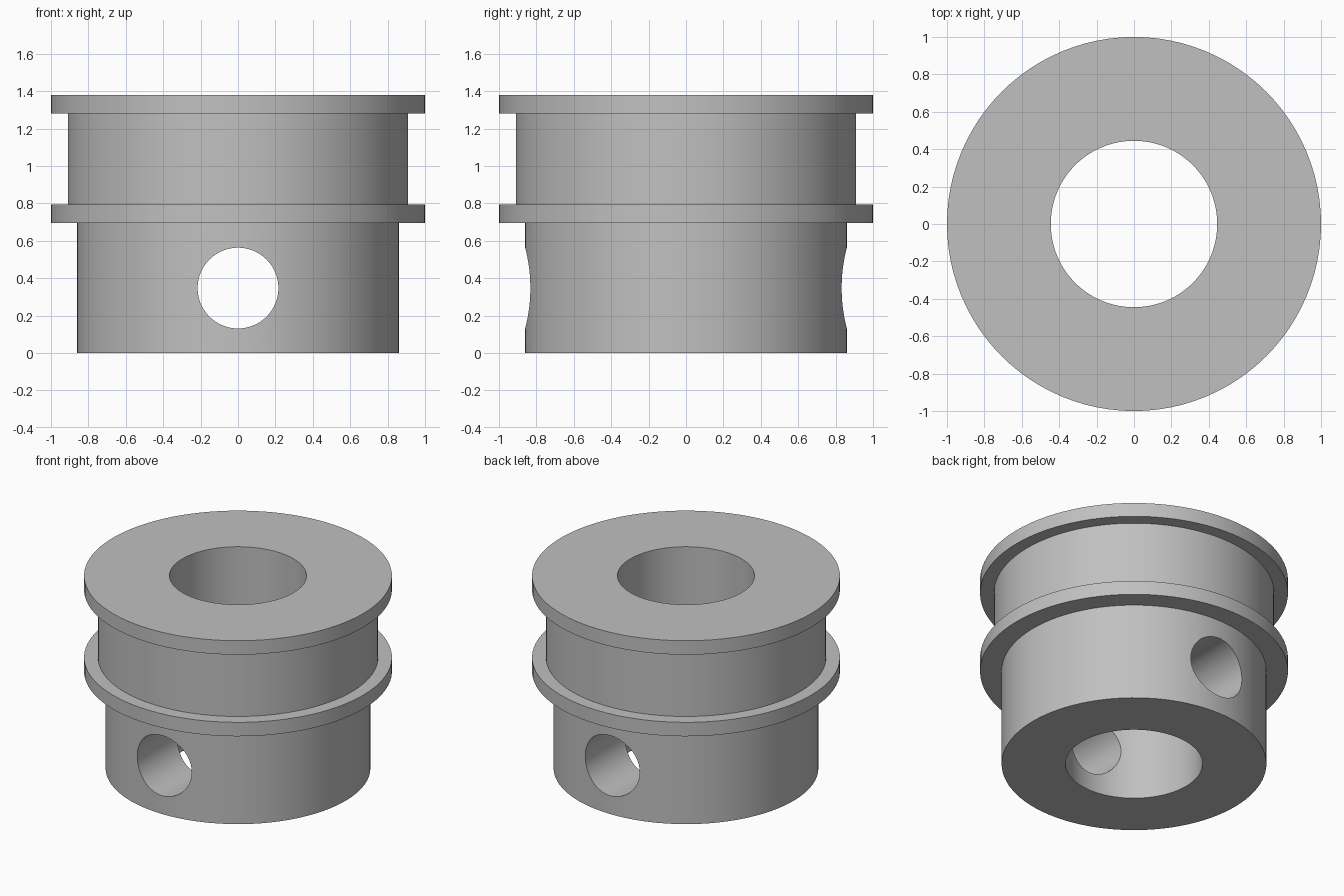
import bpy
import bmesh
import math

SIDES = 96
BORE = 0.445

cube = bpy.data.objects.get("Cube")
if cube:
    bpy.data.objects.remove(cube, do_unlink=True)

# Plain grey metal
grey = bpy.data.materials.new("grey_metal")
grey.use_nodes = True
colour = (0.53, 0.53, 0.53, 1)
grey.diffuse_color = colour
grey.node_tree.nodes["Principled BSDF"].inputs["Base Color"].default_value = colour


def lathe(name, profile):
    """Turn a closed (radius, height) profile around the z axis."""
    bm = bmesh.new()
    rings = []
    for i in range(SIDES):
        a = 2 * math.pi * i / SIDES
        rings.append([bm.verts.new((r * math.cos(a), r * math.sin(a), z))
                      for r, z in profile])
    n = len(profile)
    for i in range(SIDES):
        a, b = rings[i], rings[(i + 1) % SIDES]
        for j in range(n):
            k = (j + 1) % n
            bm.faces.new((a[j], b[j], b[k], a[k]))
    bmesh.ops.recalc_face_normals(bm, faces=bm.faces)
    mesh = bpy.data.meshes.new(name)
    bm.to_mesh(mesh)
    bm.free()
    mesh.materials.append(grey)
    obj = bpy.data.objects.new(name, mesh)
    bpy.context.collection.objects.link(obj)
    return obj


# Flanged collar: hub, lower flange, groove, upper flange, centre bore
collar = lathe("flanged_collar", [
    (BORE, 0), (0.86, 0), (0.86, 0.695), (1, 0.695), (1, 0.795),
    (0.91, 0.795), (0.91, 1.28), (1, 1.28), (1, 1.38), (BORE, 1.38)])

# Cross hole drilled front to back through the hub
bpy.ops.mesh.primitive_cylinder_add(
    vertices=64, radius=0.216, depth=3, location=(0, 0, 0.347),
    rotation=(math.pi / 2, 0, 0))
drill = bpy.context.object
drill.name = "cross_hole_cutter"
drill.hide_render = True
drill.data.materials.append(grey)

cut = collar.modifiers.new("cross_hole", 'BOOLEAN')
cut.operation = 'DIFFERENCE'
cut.solver = 'EXACT'
cut.object = drill

bpy.ops.object.select_all(action='DESELECT')
collar.select_set(True)
bpy.context.view_layer.objects.active = collar
bpy.ops.object.modifier_apply(modifier=cut.name)
bpy.data.objects.remove(drill, do_unlink=True)

# Smooth round walls, crisp rims
bpy.ops.object.shade_smooth_by_angle(angle=math.radians(30))
